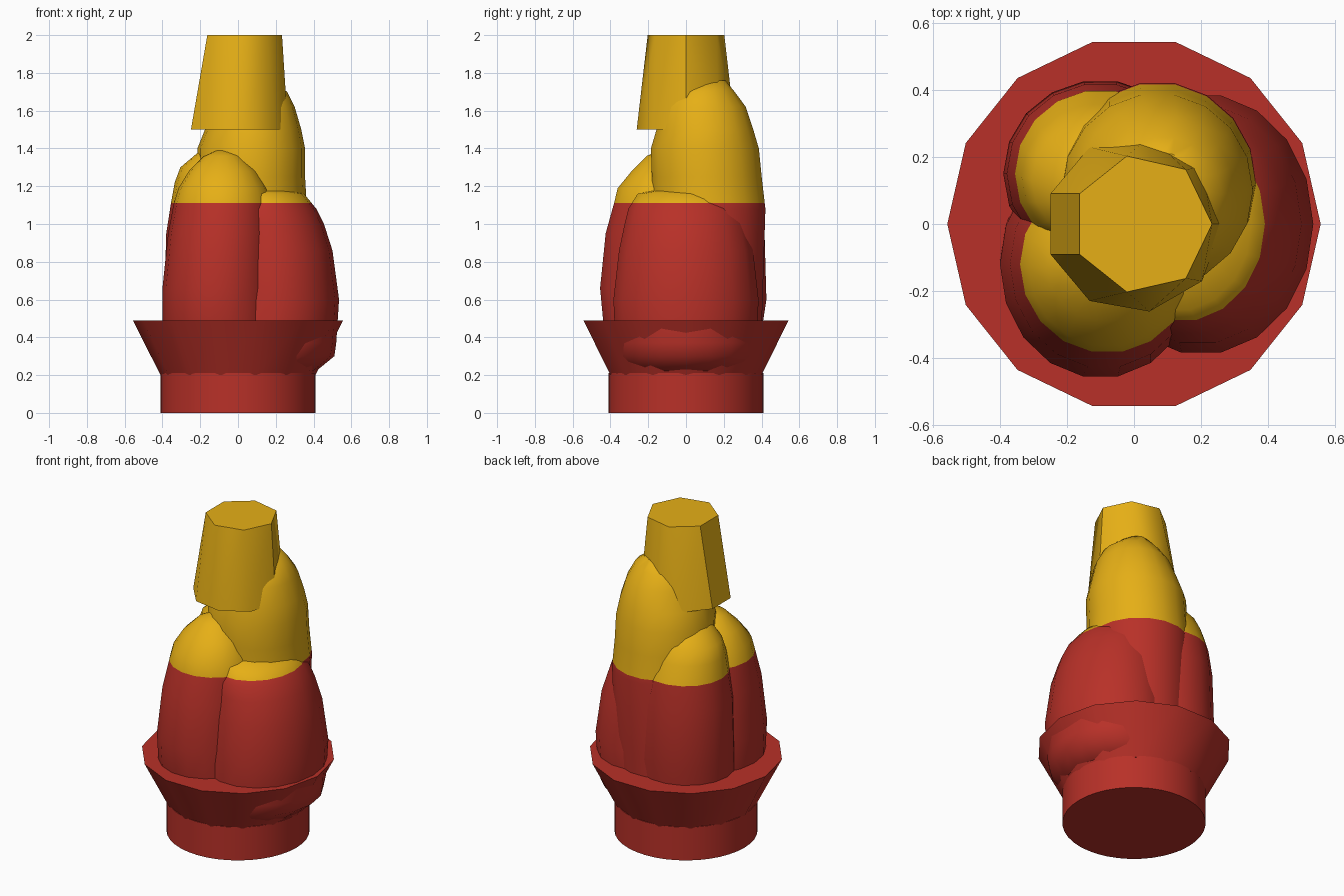
import bpy, bmesh, math

SPLIT = 1.11  # height where the red turns to yellow


def material(name, color):
    m = bpy.data.materials.new(name)
    m.diffuse_color = (*color, 1)
    return m


RED = material("brick_red", (0.48, 0.030, 0.021))
YELLOW = material("golden_yellow", (0.79, 0.43, 0.008))


def ring(bm, n, z, cx, cy, rx, ry):
    return [bm.verts.new((cx + rx * math.cos(2 * math.pi * i / n),
                          cy + ry * math.sin(2 * math.pi * i / n), z)) for i in range(n)]


def finish(name, bm, mats, angle=35):
    bmesh.ops.recalc_face_normals(bm, faces=bm.faces)
    me = bpy.data.meshes.new(name)
    bm.to_mesh(me)
    bm.free()
    for m in mats:
        me.materials.append(m)
    me.shade_smooth()
    me.set_sharp_from_angle(angle=math.radians(angle))
    ob = bpy.data.objects.new(name, me)
    bpy.context.collection.objects.link(ob)
    return ob


def loft(name, n, rings, split=False, angle=35):
    """Skin elliptical rings (z, cx, cy, rx, ry) and cap both ends."""
    bm = bmesh.new()
    loops = [ring(bm, n, *r) for r in rings]
    for a, b in zip(loops, loops[1:]):
        for i in range(n):
            j = (i + 1) % n
            bm.faces.new((a[i], a[j], b[j], b[i]))
    bm.faces.new(loops[0][::-1])
    bm.faces.new(loops[-1])
    if split:
        bmesh.ops.bisect_plane(bm, geom=bm.verts[:] + bm.edges[:] + bm.faces[:],
                               plane_co=(0, 0, SPLIT), plane_no=(0, 0, 1))
        for f in bm.faces:
            f.material_index = int(f.calc_center_median().z > SPLIT)
    return finish(name, bm, (RED, YELLOW) if split else (RED,), angle)


# Round foot and flared cup
loft("base", 40, [(0, 0, 0, 0.41, 0.41), (0.21, 0, 0, 0.41, 0.41)])
loft("flared_cup", 14, [(0.2, 0, 0, 0.41, 0.41), (0.49, 0, 0, 0.557, 0.557)])

# Bulging flame lobes
loft("front_lobe", 18, [
    (0.21, -0.06, -0.08, 0.30, 0.30), (0.45, -0.10, -0.11, 0.30, 0.33),
    (0.66, -0.10, -0.12, 0.30, 0.34), (0.95, -0.09, -0.12, 0.28, 0.31),
    (1.11, -0.08, -0.12, 0.26, 0.265), (1.19, -0.08, -0.13, 0.235, 0.235),
    (1.28, -0.08, -0.13, 0.18, 0.16), (1.36, -0.08, -0.12, 0.10, 0.09),
    (1.39, -0.08, -0.11, 0.03, 0.03)], True, 50)
loft("back_left_lobe", 18, [
    (0.21, -0.08, 0.10, 0.28, 0.27), (0.60, -0.10, 0.15, 0.29, 0.28),
    (0.95, -0.10, 0.15, 0.28, 0.27), (1.11, -0.10, 0.15, 0.255, 0.25),
    (1.22, -0.10, 0.14, 0.235, 0.22), (1.30, -0.10, 0.13, 0.205, 0.19),
    (1.38, -0.10, 0.11, 0.11, 0.13), (1.41, -0.08, 0.10, 0.05, 0.05)], True, 50)
loft("right_lobe", 18, [
    (0.21, 0.10, 0.00, 0.30, 0.32), (0.30, 0.17, 0.00, 0.34, 0.37),
    (0.37, 0.19, 0.00, 0.33, 0.38), (0.60, 0.20, 0.00, 0.335, 0.39),
    (0.86, 0.19, 0.00, 0.31, 0.36), (1.00, 0.17, 0.00, 0.285, 0.33),
    (1.08, 0.15, 0.00, 0.265, 0.31), (1.16, 0.13, 0.00, 0.22, 0.26),
    (1.19, 0.10, 0.00, 0.10, 0.10)], True, 50)
loft("tall_lobe", 18, [
    (0.30, 0.05, 0.12, 0.27, 0.28), (0.60, 0.06, 0.12, 0.29, 0.29),
    (1.08, 0.07, 0.12, 0.295, 0.305), (1.25, 0.07, 0.11, 0.285, 0.295),
    (1.40, 0.07, 0.10, 0.285, 0.29), (1.50, 0.08, 0.10, 0.255, 0.26),
    (1.62, 0.09, 0.09, 0.21, 0.23), (1.70, 0.09, 0.09, 0.17, 0.17),
    (1.76, 0.10, 0.11, 0.08, 0.10)], True, 50)

# Tapered tip, nine sides below and seven above
bm = bmesh.new()
ring(bm, 9, 1.5, 0, 0, 0.265, 0.265)
ring(bm, 7, 2.0, 0.025, 0, 0.208, 0.208)
bmesh.ops.convex_hull(bm, input=bm.verts[:])
finish("tip", bm, (YELLOW,), 35)
